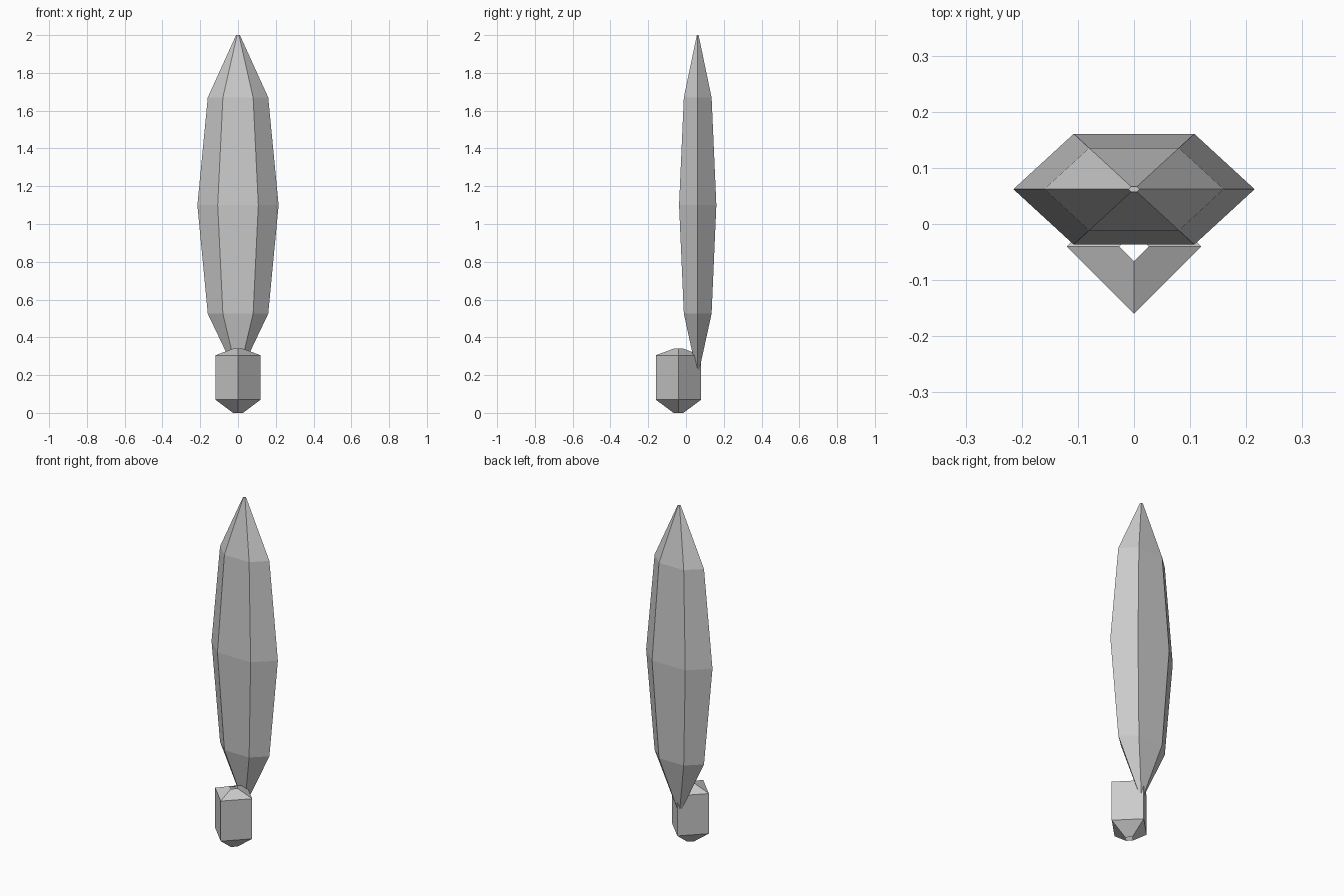
import bpy
import bmesh
from math import cos, sin, tau

cube = bpy.data.objects.get("Cube")
if cube:
    bpy.data.objects.remove(cube, do_unlink=True)

# One plain grey for everything
grey = bpy.data.materials.new("plain_grey")
grey.use_nodes = True
color = (0.6, 0.6, 0.6, 1)
grey.diffuse_color = color
grey.node_tree.nodes["Principled BSDF"].inputs["Base Color"].default_value = color


def lathe(name, sides, profile, y, depth=1.0, phase=0.0, capped=True):
    """Loft flat-sided rings given as (radius, height) pairs, bottom to top."""
    bm = bmesh.new()
    angles = [phase + tau * i / sides for i in range(sides)]
    rings = [[bm.verts.new((r * cos(a), r * sin(a) * depth, z)) for a in angles]
             for r, z in profile]
    for low, high in zip(rings, rings[1:]):
        for i in range(sides):
            j = (i + 1) % sides
            bm.faces.new((low[i], low[j], high[j], high[i]))
    if capped:
        bm.faces.new(rings[0][::-1])
        bm.faces.new(rings[-1])
    mesh = bpy.data.meshes.new(name)
    bm.to_mesh(mesh)
    bm.free()
    mesh.materials.append(grey)
    obj = bpy.data.objects.new(name, mesh)
    obj.location.y = y
    bpy.context.collection.objects.link(obj)
    return obj


# Tall flattened six-sided blade, pointed at both ends
lathe("blade", 6,
      [(0.01, 0.21), (0.16, 0.525), (0.215, 1.1), (0.16, 1.67), (0.01, 2.0)],
      y=0.062, depth=0.53)

# Square base block turned on its corner, tapered and open at both ends
lathe("base_block", 4,
      [(0.026, 0.0), (0.12, 0.07), (0.12, 0.305), (0.026, 0.34)],
      y=-0.04, capped=False)
